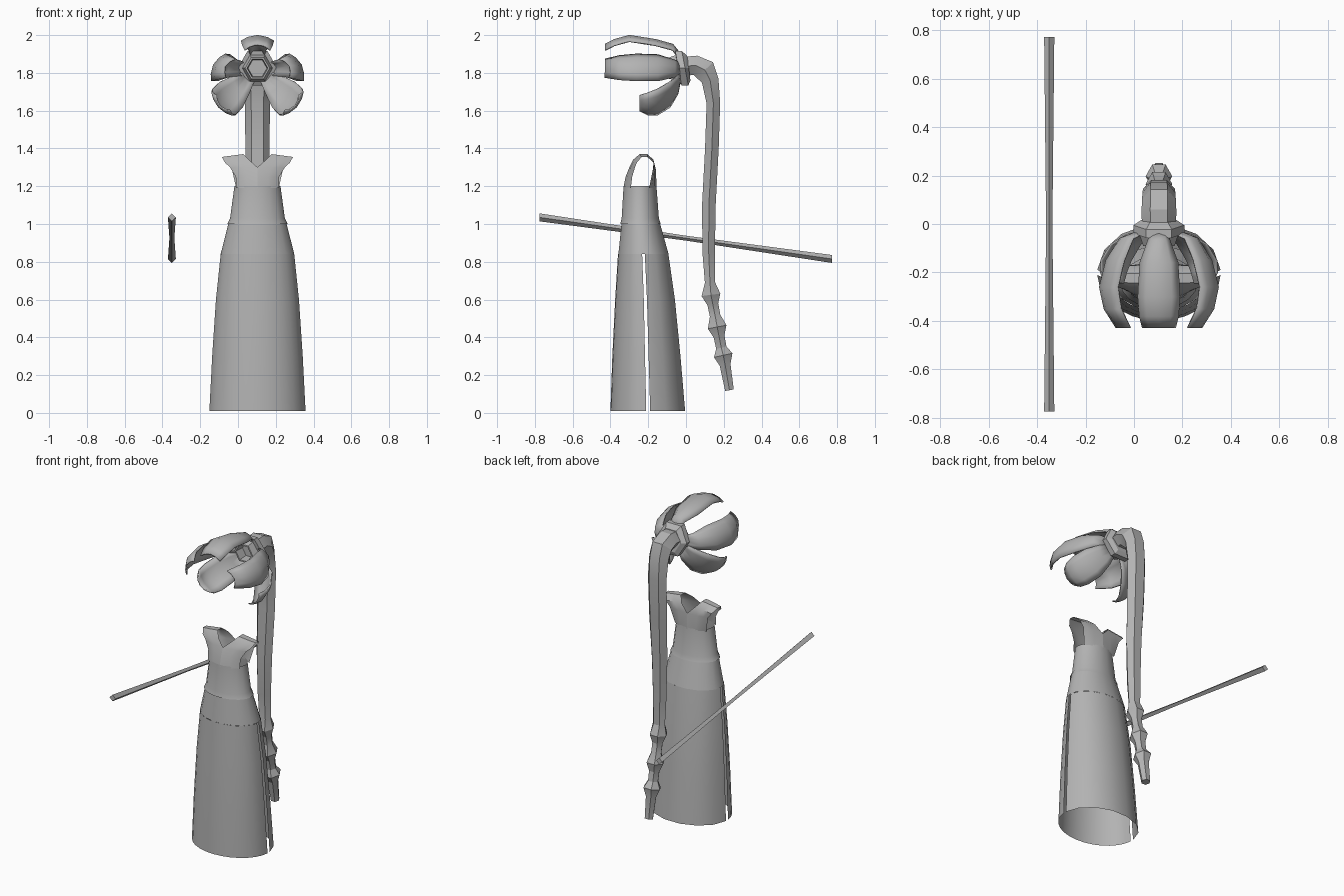
import bpy, bmesh
from math import sin, cos, pi, radians, sqrt
from mathutils import Vector

if "Cube" in bpy.data.objects:
    bpy.data.objects.remove(bpy.data.objects["Cube"])

CX = 0.103          # centre line of the figure
HUB_Z = 1.825       # height of the flower head

grey = bpy.data.materials.new("plain grey")
grey.use_nodes = True
grey.diffuse_color = (0.45, 0.45, 0.45, 1)
grey.node_tree.nodes["Principled BSDF"].inputs["Base Color"].default_value = grey.diffuse_color


def loft(name, rings, closed=True, caps=False, thick=0, angle=30):
    """Skin a list of equal point rows into one object."""
    bm = bmesh.new()
    rows = [[bm.verts.new(p) for p in ring] for ring in rings]
    n = len(rows[0])
    for a, b in zip(rows, rows[1:]):
        for i in range(n if closed else n - 1):
            j = (i + 1) % n
            bm.faces.new((a[i], a[j], b[j], b[i]))
    if caps:
        bm.faces.new(rows[0])
        bm.faces.new(rows[-1])
    bmesh.ops.remove_doubles(bm, verts=bm.verts, dist=0.0005)
    bmesh.ops.recalc_face_normals(bm, faces=bm.faces)
    mesh = bpy.data.meshes.new(name)
    bm.to_mesh(mesh)
    bm.free()
    obj = bpy.data.objects.new(name, mesh)
    bpy.context.collection.objects.link(obj)
    mesh.materials.append(grey)
    if thick:
        mod = obj.modifiers.new("thickness", "SOLIDIFY")
        mod.thickness = thick
        mod.offset = 0
    bpy.ops.object.select_all(action="DESELECT")
    obj.select_set(True)
    bpy.context.view_layer.objects.active = obj
    bpy.ops.object.shade_smooth_by_angle(angle=radians(angle))
    return obj


def arc(z, half_width, front, back, start, end, steps):
    """Part of a horizontal ellipse, angles in degrees, -90 is the front."""
    mid, depth = (front + back) / 2, (back - front) / 2
    angles = [radians(start + (end - start) * i / steps) for i in range(steps + 1)]
    return [(CX + half_width * cos(t), mid + depth * sin(t), z) for t in angles]


# Skirt: front and back panels with narrow side slits, joined at a waistband
skirt = [(0.01, 0.255, -0.4, 0), (0.3, 0.24, -0.39, -0.025),
         (0.6, 0.22, -0.375, -0.055), (0.84, 0.195, -0.36, -0.09)]
loft("skirt_front", [arc(*s, -177, -3, 14) for s in skirt], closed=False)
loft("skirt_back", [arc(*s, 3, 177, 7) for s in skirt], closed=False)
waist = [skirt[-1], (1.01, 0.152, -0.342, -0.138)]
loft("waistband", [arc(*s, -180, 160, 17) for s in waist])

# Bodice tube with a flared hem
bodice = [(1.0, 0.16, -0.35, -0.132), (1.03, 0.145, -0.342, -0.142),
          (1.2, 0.122, -0.332, -0.155)]
loft("bodice", [arc(*s, -180, 160, 17) for s in bodice])

# Yoke: runs from the chest over each shoulder to the back, leaving armholes
# rows: y, z, outer half width, inner half width, pull of the outer edge
yoke = [(-0.332, 1.19, 0.113, 0, 0.04), (-0.32, 1.25, 0.115, 0, 0.035),
        (-0.3, 1.3, 0.145, 0, 0.03), (-0.28, 1.34, 0.172, 0.045, 0.02),
        (-0.245, 1.37, 0.188, 0.075, 0.01), (-0.205, 1.37, 0.185, 0.075, 0),
        (-0.172, 1.34, 0.165, 0.05, 0), (-0.16, 1.29, 0.135, 0, -0.015),
        (-0.155, 1.19, 0.113, 0, -0.04)]
for side, label in ((1, "left"), (-1, "right")):
    rows = []
    for y, z, outer, inner, pull in yoke:
        drop = 0.015 if inner else 0
        rows.append([(CX + side * (inner + (outer - inner) * t), y + pull * t * t,
                      z - drop * t) for t in (0, 0.5, 0.8, 1)])
    loft("yoke_" + label, rows, closed=False, angle=40)

# Spine: hexagonal tail with three knuckles near the tip
# rows: y, z, half depth, half width
path = [(-0.01, 1.835, 0.05, 0.07), (0.05, 1.84, 0.052, 0.072), (0.1, 1.815, 0.06, 0.07),
        (0.128, 1.76, 0.045, 0.068), (0.145, 1.64, 0.036, 0.066), (0.137, 1.4, 0.036, 0.064),
        (0.121, 1.1, 0.036, 0.055), (0.12, 0.85, 0.033, 0.047), (0.127, 0.69, 0.027, 0.042)]
for y, z in ((0.132, 0.625), (0.165, 0.455), (0.197, 0.305)):
    path += [(y, z, 0.05, 0.055), (y + 0.01, z - 0.05, 0.029, 0.035),
             (y + 0.022, z - 0.11, 0.028, 0.034)]
path[-1] = (0.23, 0.12, 0.023, 0.028)
rings = []
for i, (y, z, depth, width) in enumerate(path):
    before, after = path[max(i - 1, 0)], path[min(i + 1, len(path) - 1)]
    along = Vector((0, after[0] - before[0], after[1] - before[1])).normalized()
    across = Vector((0, -along.z, along.y))
    centre = Vector((CX, y, z))
    rings.append([centre + Vector((width * cos(k * pi / 3), 0, 0))
                  + across * (depth * sin(k * pi / 3) / sin(pi / 3)) for k in range(6)])
loft("spine", rings, caps=True, angle=20)


def hexagon(y, radius, lean=0):
    """Upright hexagon facing the front, its top leaning forward."""
    return [(CX + radius * cos(k * pi / 3), y - lean * sin(k * pi / 3),
             HUB_Z + radius * sin(k * pi / 3)) for k in range(6)]


# Flower hub: tilted hexagonal collar with a short hollow throat
loft("flower_hub", [hexagon(0.015, 0.075, 0.01), hexagon(-0.005, 0.105, 0.02),
                    hexagon(-0.04, 0.105, 0.02), hexagon(-0.045, 0.08, 0.01),
                    hexagon(-0.09, 0.065), hexagon(-0.09, 0.055),
                    hexagon(-0.03, 0.05)], caps=True, angle=20)


def petal(name, direction, facing, stations, bulge):
    """Curved petal; stations are (radius, y, half width)."""
    d, f = radians(direction), radians(facing)
    out = Vector((cos(d), 0, sin(d)))
    normal = Vector((cos(f), 0, sin(f)))
    wide = Vector((-sin(f), 0, cos(f)))
    rows = []
    for radius, y, half in stations:
        base = Vector((CX, y, HUB_Z)) + out * radius
        rows.append([base + wide * half * t - normal * bulge * t * t
                     for t in (-1, -0.6, 0, 0.6, 1)])
    loft(name, rows, closed=False, thick=0.008, angle=40)


# Petals: one on top, mirrored pairs at the sides and below
petal("top_petal", 90, 90, [(0.08, -0.035, 0.035), (0.125, -0.07, 0.045), (0.15, -0.16, 0.078),
                            (0.172, -0.3, 0.086), (0.15, -0.38, 0.08), (0.125, -0.428, 0.068)], 0.03)
side_shape = [(0.08, -0.03, 0.035), (0.155, -0.06, 0.05), (0.205, -0.15, 0.078),
              (0.232, -0.26, 0.08), (0.215, -0.35, 0.072), (0.17, -0.428, 0.055)]
low_shape = [(0.08, -0.03, 0.035), (0.15, -0.045, 0.065), (0.22, -0.085, 0.09),
             (0.275, -0.15, 0.092), (0.29, -0.2, 0.08), (0.283, -0.245, 0.055)]
for label, flip in (("left", False), ("right", True)):
    turn = (lambda a: 180 - a) if flip else (lambda a: a)
    petal("side_petal_" + label, turn(4), turn(27), side_shape, 0.03)
    petal("lower_petal_" + label, turn(-45), turn(-42), low_shape, 0.025)

# Staff: long slanted diamond bar, slimmer at the middle
staff = []
for y, z, r in ((-0.775, 1.035, 0.021), (0, 0.925, 0.013), (0.772, 0.815, 0.021)):
    staff.append([(-0.35 + r * cos(k * pi / 2), y, z + r * sin(k * pi / 2)) for k in range(4)])
loft("staff", staff, caps=True, angle=20)
